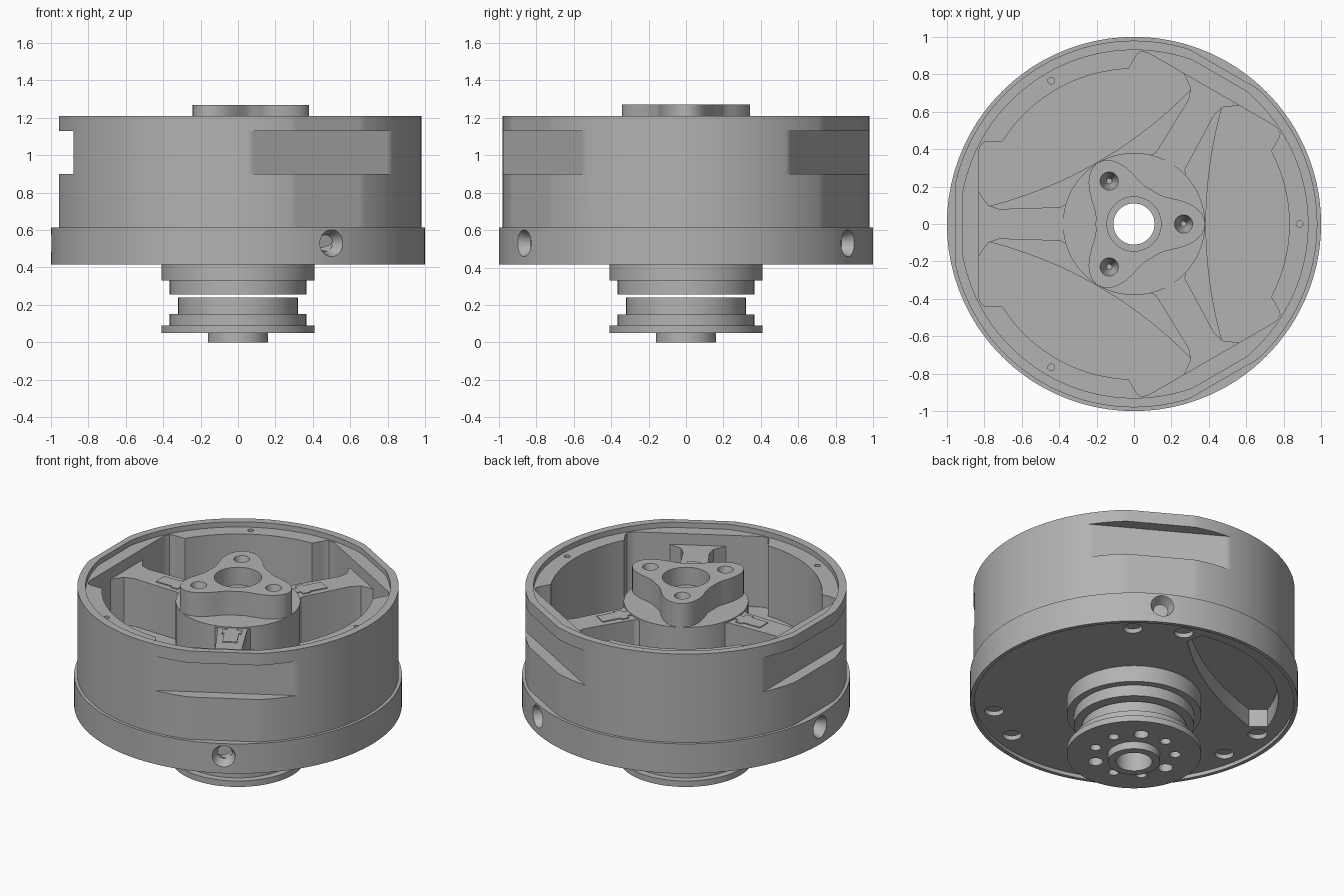
import bpy, bmesh, math
from math import sin, cos, radians, sqrt, pi
from mathutils import Matrix

cube = bpy.data.objects.get("Cube")
if cube:
    bpy.data.objects.remove(cube, do_unlink=True)

grey = bpy.data.materials.new("machined grey")
grey.use_nodes = True
grey.diffuse_color = (0.45, 0.45, 0.45, 1)
grey.node_tree.nodes["Principled BSDF"].inputs["Base Color"].default_value = (0.45, 0.45, 0.45, 1)

FLATS = (60, 180, 300)      # directions of flats and spokes
SECTORS = (0, 120, 240)     # directions between the spokes


def finish(name, bm):
    bmesh.ops.remove_doubles(bm, verts=bm.verts[:], dist=1e-5)
    bmesh.ops.recalc_face_normals(bm, faces=bm.faces[:])
    me = bpy.data.meshes.new(name)
    bm.to_mesh(me)
    bm.free()
    ob = bpy.data.objects.new(name, me)
    bpy.context.collection.objects.link(ob)
    me.materials.append(grey)
    return ob


def from_sector(a, offset=0):
    """Signed angle from the nearest of three directions 120 degrees apart."""
    return (a - offset + pi / 3) % (2 * pi / 3) - pi / 3


# Polar outlines
def clipped(radius, flat):
    return lambda a: min(radius, flat / cos(from_sector(a, pi / 3)))


def pocket(a):
    d = from_sector(a, pi / 3)
    box = min(0.83 / cos(d), 0.44 / max(abs(sin(d)), 1e-6))
    return min(0.92, max(0.83, box))


def star(a):
    d = from_sector(a)
    k = 0.22 * sin(d) ** 2
    if k < 1e-6:
        return 0.385
    disc = cos(d) ** 2 - 4 * k * 0.385
    return 0.8 if disc < 0 else min(0.8, (cos(d) - sqrt(disc)) / (2 * k))


def lobes(a):
    return 0.205 + 0.175 * ((1 + cos(3 * a)) / 2) ** 1.6


def loft(name, rings, n=360):
    """Closed ring-shaped solid from (radius or outline, z) steps."""
    bm = bmesh.new()
    rows = []
    for r, z in rings:
        row = []
        for i in range(n):
            a = 2 * pi * i / n
            q = r(a) if callable(r) else r
            row.append(bm.verts.new((q * cos(a), q * sin(a), z)))
        rows.append(row)
    for j, row in enumerate(rows):
        nxt = rows[(j + 1) % len(rows)]
        for i in range(n):
            k = (i + 1) % n
            bm.faces.new((row[i], row[k], nxt[k], nxt[i]))
    return finish(name, bm)


def add_prism(bm, pts, z0, z1, angle=0):
    rot = Matrix.Rotation(radians(angle), 4, 'Z')
    low = [bm.verts.new(rot @ Matrix.Translation((x, y, z0)).translation) for x, y in pts]
    high = [bm.verts.new(rot @ Matrix.Translation((x, y, z1)).translation) for x, y in pts]
    bm.faces.new(low)
    bm.faces.new(high)
    for i in range(len(pts)):
        k = (i + 1) % len(pts)
        bm.faces.new((low[i], low[k], high[k], high[i]))


def add_cone(bm, r1, r2, depth, matrix):
    bmesh.ops.create_cone(bm, cap_ends=True, segments=32, radius1=r1, radius2=r2,
                          depth=depth, matrix=matrix)


def at(dist, angle, z):
    return Matrix.Rotation(radians(angle), 4, 'Z') @ Matrix.Translation((dist, 0, z))


def cut(ob, bm):
    """Subtract the cutter mesh and bake the result."""
    cutter = finish("cutter", bm)
    cutter.hide_render = True
    mod = ob.modifiers.new("holes", 'BOOLEAN')
    mod.operation = 'DIFFERENCE'
    mod.solver = 'EXACT'
    mod.object = cutter
    bpy.context.view_layer.update()
    deps = bpy.context.evaluated_depsgraph_get()
    me = bpy.data.meshes.new_from_object(ob.evaluated_get(deps))
    ob.modifiers.clear()
    ob.data = me
    bpy.data.objects.remove(cutter, do_unlink=True)


# Drum with base band, side slots, ledge, pocket and stepped floor
shell, slot, lip = clipped(0.98, 0.957), clipped(0.98, 0.88), clipped(0.93, 0.915)
drum = loft("drum", [
    (0.3, 0.44), (0.975, 0.44), (0.975, 0.415), (1.0, 0.415), (1.0, 0.615),
    (shell, 0.615), (shell, 0.90), (slot, 0.90), (slot, 1.13), (shell, 1.13),
    (shell, 1.21), (lip, 1.21), (lip, 1.175), (pocket, 1.175), (pocket, 0.70),
    (star, 0.70), (star, 0.78), (0.3, 0.78)])

bm = bmesh.new()
for f in FLATS:
    # countersunk radial screw hole
    tip = Matrix.Rotation(pi / 2, 4, 'Y')
    add_cone(bm, 0.045, 0.045, 0.13, at(0.87, f, 0.53) @ tip)
    for side in (-10.5, 10.5):
        add_cone(bm, 0.058, 0.058, 0.06, at(0.865, f + side, 0.44))
for s in SECTORS:
    add_cone(bm, 0.018, 0.018, 0.1, at(0.885, s, 1.175))
# crescent recess under the floor
ts = [0.55 - 0.11 * i for i in range(11)]
crescent = [(0.48 + 0.22 * t * t, t) for t in ts]
crescent += [(0.88 * cos(radians(d)), 0.88 * sin(radians(d))) for d in range(-42, 43, 4)]
add_prism(bm, crescent, 0.42, 0.56, 120)
cut(drum, bm)

bm = bmesh.new()
for f in FLATS:
    add_cone(bm, 0.045, 0.078, 0.08, at(0.975, f, 0.53) @ Matrix.Rotation(pi / 2, 4, 'Y'))
cut(drum, bm)

# Hub: lower collar, central column and three-lobed cap
hub = loft("hub", [
    (0.11, 0.255), (0.365, 0.255), (0.365, 0.33), (0.41, 0.33), (0.41, 0.5),
    (0.38, 0.5), (0.38, 1.11), (lobes, 1.11), (lobes, 1.27), (0.145, 1.27),
    (0.145, 1.15), (0.11, 1.15)], 180)
bm = bmesh.new()
for s in SECTORS:
    add_cone(bm, 0.015, 0.05, 0.14, at(0.265, s, 1.205))
cut(hub, bm)

# Spokes with flared ends, each with a thin T-shaped top plate
half = [(0.25, 0.26), (0.30, 0.2), (0.34, 0.125), (0.39, 0.09), (0.72, 0.08),
        (0.78, 0.10), (0.815, 0.15), (0.85, 0.2)]
tee = [(0.36, 0.03), (0.41, 0.03), (0.41, 0.06), (0.46, 0.06), (0.46, 0.045), (0.58, 0.045)]
for f, label in zip(FLATS, ("back", "side", "front")):
    for name, outline, z0, z1 in (("spoke", half, 0.72, 1.10), ("spoke_plate", tee, 1.098, 1.106)):
        bm = bmesh.new()
        add_prism(bm, outline + [(x, -y) for x, y in reversed(outline)], z0, z1, f)
        finish(f"{label}_{name}", bm)

# Separate stepped flange below the hub
flange = loft("lower_flange", [
    (0.11, 0.0), (0.16, 0.0), (0.16, 0.05), (0.41, 0.05), (0.41, 0.09), (0.365, 0.09),
    (0.365, 0.15), (0.32, 0.15), (0.32, 0.24), (0.11, 0.24)], 180)
bm = bmesh.new()
for i in range(9):
    r = 0.045 if i % 3 == 0 else 0.033
    add_cone(bm, r, r, 0.2, at(0.25, 60 + 40 * i, 0.05))
cut(flange, bm)

# Smooth round walls, keep machined edges sharp
bpy.ops.object.select_all(action='DESELECT')
for ob in bpy.context.collection.objects:
    if ob.type == 'MESH' and grey.name in ob.data.materials:
        ob.select_set(True)
        bpy.context.view_layer.objects.active = ob
bpy.ops.object.shade_smooth_by_angle(angle=radians(25))
